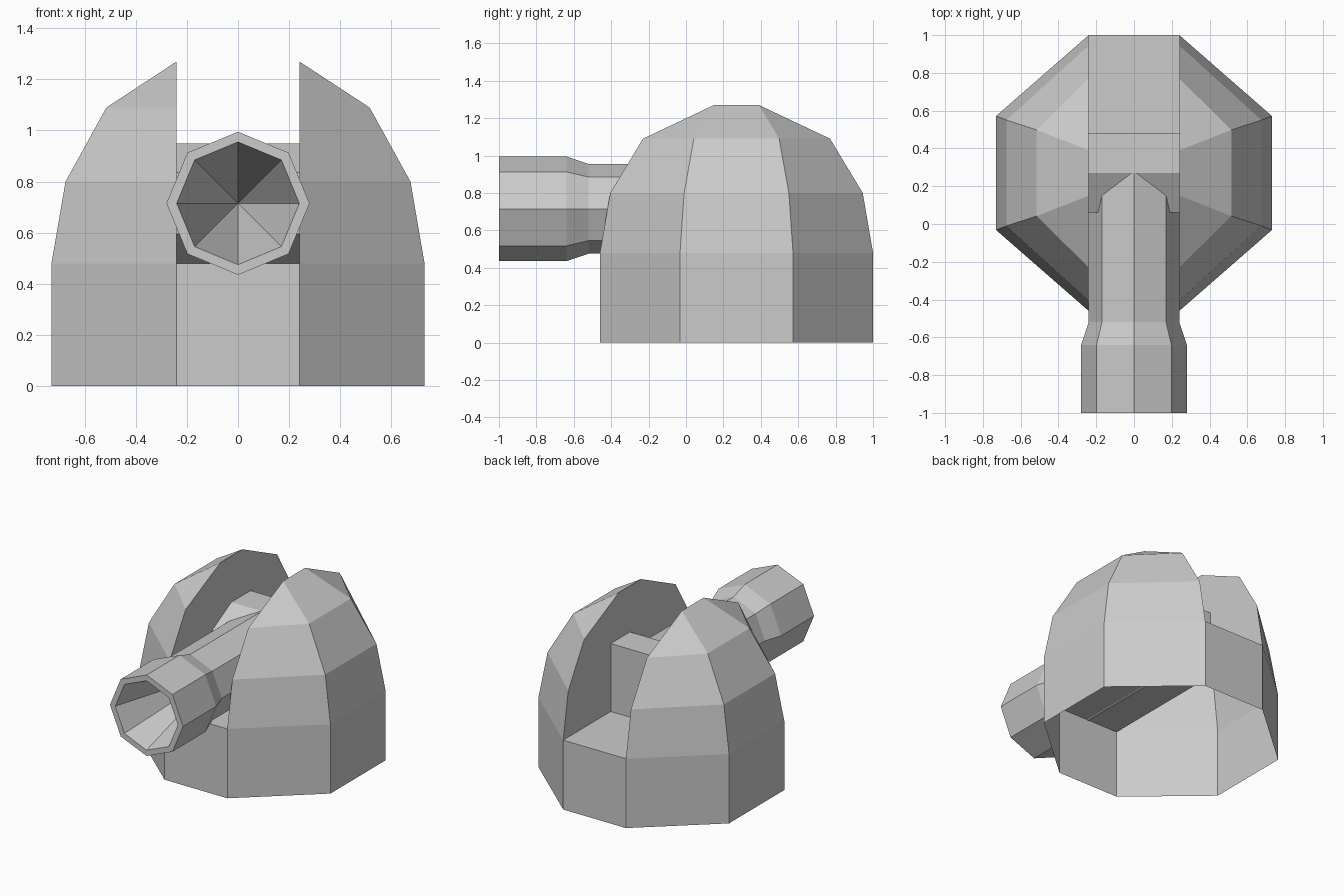
import bpy
import bmesh
from math import sin, cos, pi

cube = bpy.data.objects.get("Cube")
if cube:
    bpy.data.objects.remove(cube)

grey = bpy.data.materials.new("plain grey")
grey.use_nodes = True
COLOUR = (0.6, 0.6, 0.6, 1)
grey.diffuse_color = COLOUR
grey.node_tree.nodes["Principled BSDF"].inputs["Base Color"].default_value = COLOUR

SLOT = 0.24      # half width of the gun slot
MID = 0.27       # y of the dome centre
FLOOR = 0.48     # height of the slot floor
AXIS = 0.715     # height of the barrel axis


def finish(bm, name, mirror=False):
    """Turn a bmesh into a flat shaded object."""
    bmesh.ops.recalc_face_normals(bm, faces=bm.faces)
    mesh = bpy.data.meshes.new(name)
    bm.to_mesh(mesh)
    bm.free()
    mesh.materials.append(grey)
    obj = bpy.data.objects.new(name, mesh)
    bpy.context.collection.objects.link(obj)
    if mirror:
        obj.modifiers.new("Mirror", 'MIRROR')
    return obj


def bridge(bm, a, b, closed=False):
    """Join two rows of vertices with quads."""
    n = len(a)
    for i in range(n if closed else n - 1):
        j = (i + 1) % n
        bm.faces.new((a[i], a[j], b[j], b[i]))


# Half dome: each level is height, outer x, side half length, slot half length
levels = [(0, 0.73, 0.302, 0.73), (FLOOR, 0.73, 0.302, 0.73),
          (0.8, 0.675, 0.28, 0.675), (1.09, 0.515, 0.228, 0.5)]
bm = bmesh.new()
rows = []
for z, x, side, end in levels:
    outline = [(SLOT, -end), (x, -side), (x, side), (SLOT, end)]
    rows.append([bm.verts.new((px, MID + py, z)) for px, py in outline])
for low, high in zip(rows, rows[1:]):
    bridge(bm, low, high)

# Peak beside the slot
front, back = [bm.verts.new((SLOT, MID + y, 1.27)) for y in (-0.12, 0.12)]
last = rows[-1]
bm.faces.new((last[0], last[1], front))
bm.faces.new((last[1], last[2], back, front))
bm.faces.new((last[2], last[3], back))

# Flat slot wall
bm.faces.new([r[0] for r in rows[1:]] + [front, back] + [r[3] for r in reversed(rows[1:])])
finish(bm, "dome_halves", mirror=True)

# Slot floor with the short front and back walls below it
bm = bmesh.new()
path = [(-0.73, 0), (-0.73, FLOOR), (0.73, FLOOR), (0.73, 0)]
left, right = [[bm.verts.new((x, MID + y, z)) for y, z in path] for x in (-SLOT, SLOT)]
bridge(bm, left, right)
finish(bm, "slot_floor_and_walls")

# Gun mount with chamfered front edges
bm = bmesh.new()
profile = [(0.27, 0.95), (0.06, 0.835), (0.06, 0.595),
           (0.27, FLOOR), (0.48, FLOOR), (0.48, 0.95)]
left, right = [[bm.verts.new((x, y, z)) for y, z in profile] for x in (-SLOT, SLOT)]
bridge(bm, left, right, closed=True)
bm.faces.new(left)
bm.faces.new(right)
finish(bm, "gun_mount")

# Eight sided barrel with a thicker muzzle and a conical bore
bm = bmesh.new()
rings = []
for y, radius in [(MID, 0.24), (-0.52, 0.24), (-0.64, 0.28), (-1, 0.28), (-1, 0.24)]:
    rings.append([bm.verts.new((radius * sin(k * pi / 4), y, AXIS + radius * cos(k * pi / 4)))
                  for k in range(8)])
for a, b in zip(rings, rings[1:]):
    bridge(bm, a, b, closed=True)
bore_end = bm.verts.new((0, -0.2, AXIS))
for i in range(8):
    bm.faces.new((rings[-1][i], rings[-1][(i + 1) % 8], bore_end))
bm.faces.new(rings[0])
finish(bm, "barrel")
